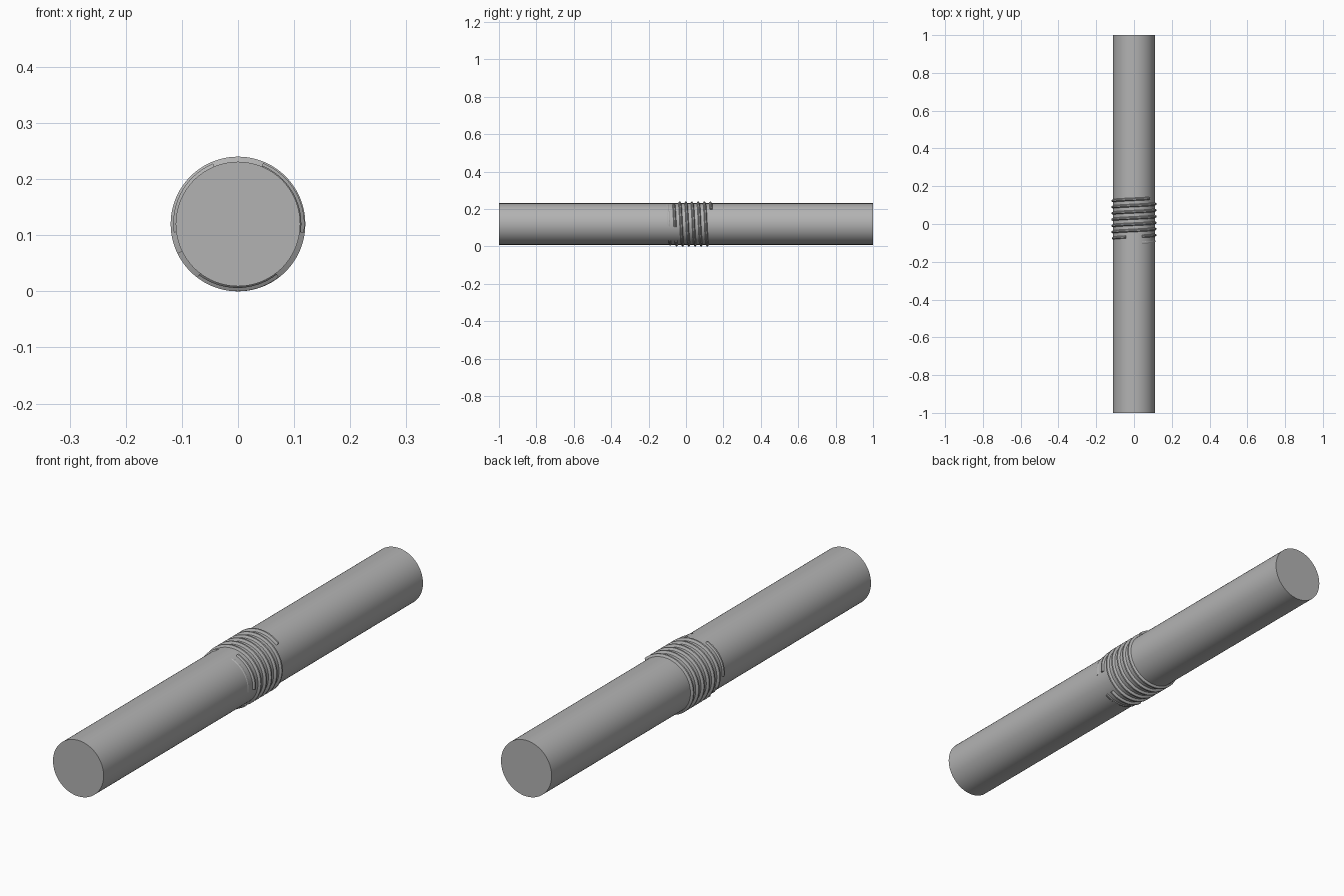
import bpy, bmesh, math
from mathutils import Matrix

if "Cube" in bpy.data.objects:
    bpy.data.objects.remove(bpy.data.objects["Cube"])

AXIS_Z = 0.12       # height of the rod axis
ROD_R = 0.111
CREST_R = 0.12
PITCH = 0.033
Y_BACK, Y_FRONT = 0.135, -0.10

steel = bpy.data.materials.new("steel grey")
steel.diffuse_color = (0.45, 0.45, 0.45, 1)
steel.use_nodes = True
steel.node_tree.nodes["Principled BSDF"].inputs["Base Color"].default_value = steel.diffuse_color


def add_object(name, bm, angle):
    bmesh.ops.recalc_face_normals(bm, faces=bm.faces)
    mesh = bpy.data.meshes.new(name)
    bm.to_mesh(mesh)
    bm.free()
    mesh.materials.append(steel)
    obj = bpy.data.objects.new(name, mesh)
    bpy.context.collection.objects.link(obj)
    bpy.ops.object.select_all(action='DESELECT')
    obj.select_set(True)
    bpy.context.view_layer.objects.active = obj
    bpy.ops.object.shade_smooth_by_angle(angle=math.radians(angle))
    return obj


# Plain round rod lying along y
bm = bmesh.new()
bmesh.ops.create_cone(bm, cap_ends=True, segments=96, radius1=ROD_R, radius2=ROD_R, depth=2,
                      matrix=Matrix.Translation((0, 0, AXIS_Z)) @ Matrix.Rotation(math.pi / 2, 4, 'X'))
add_object("rod", bm, 30)


def in_notch(angle_deg, y):
    """Three notches, 120 degrees apart, interrupt the front turns."""
    off = (angle_deg - 90 + 60) % 120 - 60
    return y < -0.045 and abs(off) < 20


# Helical thread ridge, tapering down at the front
bm = bmesh.new()
STEPS_PER_TURN = 96
steps = int((Y_BACK - Y_FRONT) / PITCH * STEPS_PER_TURN)
previous = None
for i in range(steps + 1):
    y = Y_BACK - PITCH * i / STEPS_PER_TURN
    deg = 45 + 360 * i / STEPS_PER_TURN
    if in_notch(deg, y):
        if previous:
            bm.faces.new(previous)
        previous = None
        continue
    taper = min(1, max(0.2, (y - Y_FRONT) / 0.05))
    crest = ROD_R + (CREST_R - ROD_R) * taper
    c, s = math.cos(math.radians(deg)), math.sin(math.radians(deg))
    profile = [(-0.009, ROD_R - 0.002), (-0.003, crest), (0.003, crest), (0.009, ROD_R - 0.002)]
    ring = [bm.verts.new((r * c, y + dy, AXIS_Z + r * s)) for dy, r in profile]
    if previous:
        for k in range(4):
            n = (k + 1) % 4
            bm.faces.new((previous[k], previous[n], ring[n], ring[k]))
    else:
        bm.faces.new(ring[::-1])
    previous = ring
if previous:
    bm.faces.new(previous)
add_object("thread_ridge", bm, 30)
